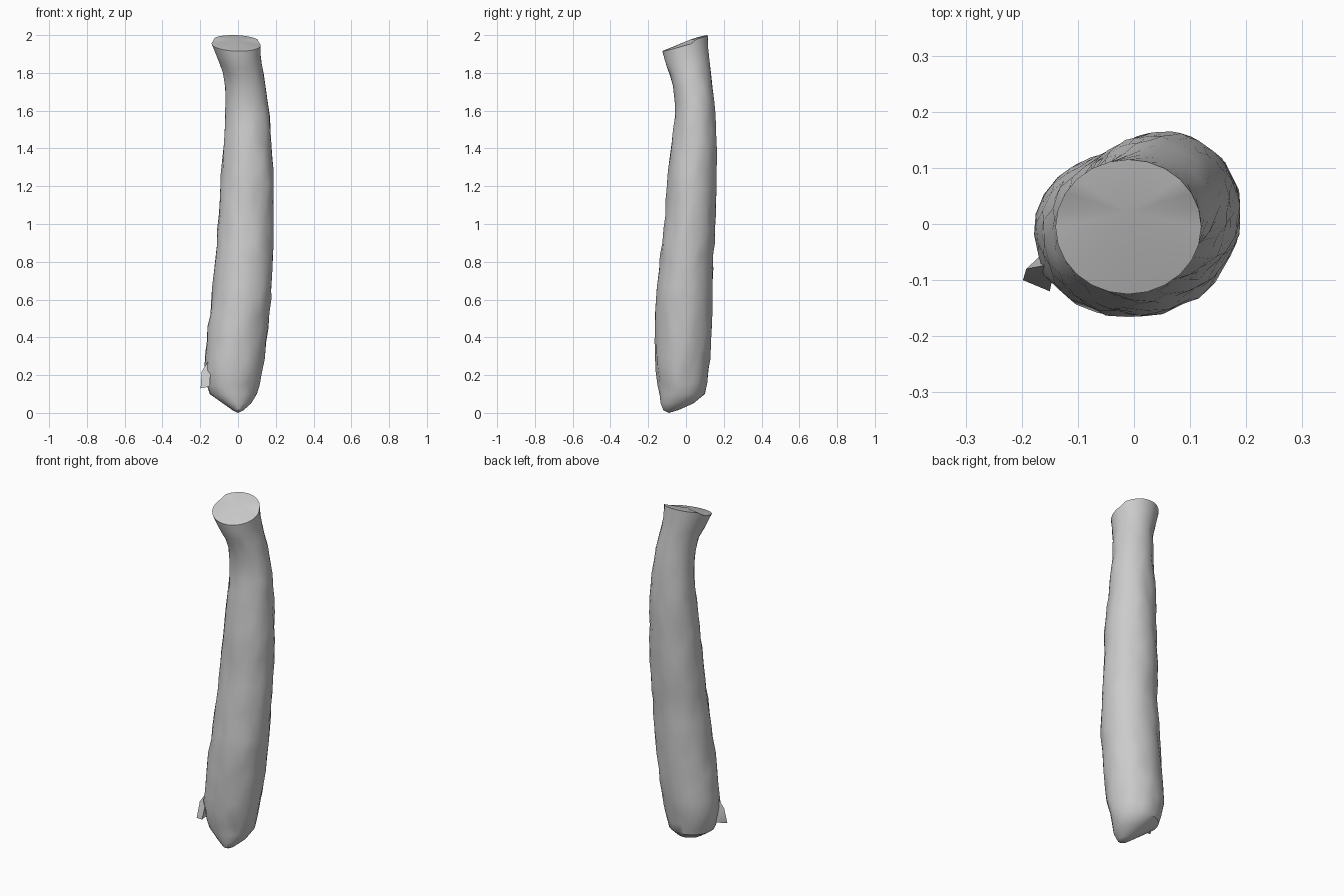
import bpy, bmesh, math, random
from mathutils import Vector

cube = bpy.data.objects.get("Cube")
if cube:
    bpy.data.objects.remove(cube, do_unlink=True)

random.seed(4)
SIDES = 24

skin = bpy.data.materials.new("light grey skin")
skin.use_nodes = True
GREY = (0.6, 0.6, 0.6, 1.0)
skin.diffuse_color = GREY
skin.node_tree.nodes["Principled BSDF"].inputs["Base Color"].default_value = GREY

# Section extents along the curved body: height, x min, x max, y min, y max
SECTIONS = [
    (0.015, -0.03, 0.03, -0.12, -0.04),
    (0.05, -0.08, 0.07, -0.135, 0.04),
    (0.10, -0.15, 0.10, -0.14, 0.10),
    (0.20, -0.18, 0.125, -0.16, 0.12),
    (0.40, -0.165, 0.155, -0.165, 0.135),
    (0.60, -0.14, 0.175, -0.16, 0.14),
    (0.80, -0.12, 0.185, -0.14, 0.145),
    (1.00, -0.105, 0.19, -0.115, 0.155),
    (1.20, -0.095, 0.19, -0.10, 0.16),
    (1.40, -0.08, 0.18, -0.08, 0.165),
    (1.60, -0.065, 0.165, -0.055, 0.155),
    (1.70, -0.065, 0.15, -0.06, 0.145),
    (1.80, -0.08, 0.135, -0.085, 0.13),
    (1.88, -0.11, 0.12, -0.11, 0.12),
    (1.95, -0.14, 0.12, -0.125, 0.115),
]


def section_at(z):
    """Blend the two sections on either side of a height."""
    for a, b in zip(SECTIONS, SECTIONS[1:]):
        if z <= b[0]:
            t = (z - a[0]) / (b[0] - a[0])
            return [p + (q - p) * t for p, q in zip(a[1:], b[1:])]
    return SECTIONS[-1][1:]


def make_object(name, bm):
    bmesh.ops.recalc_face_normals(bm, faces=bm.faces)
    mesh = bpy.data.meshes.new(name)
    bm.to_mesh(mesh)
    bm.free()
    mesh.materials.append(skin)
    obj = bpy.data.objects.new(name, mesh)
    bpy.context.collection.objects.link(obj)
    bpy.ops.object.select_all(action="DESELECT")
    obj.select_set(True)
    bpy.context.view_layer.objects.active = obj
    bpy.ops.object.shade_smooth_by_angle(angle=math.radians(35))
    return obj


# Body: rings with small lumps, a tilted flared top and a blunt tip
bm = bmesh.new()
heights = [s[0] for s in SECTIONS[:3]]
heights += [0.15 + 0.075 * i for i in range(23)] + [1.85, 1.90, 1.95]
rings = []
for z in heights:
    x0, x1, y0, y1 = section_at(z)
    top = max(0, (z - 1.7) / 0.25)
    rough = 0.004 if 0.1 < z < 1.8 else 0
    ring = []
    for k in range(SIDES):
        a = math.tau * (k + 0.5 * (len(rings) % 2)) / SIDES
        c, s = math.cos(a), math.sin(a)
        lump = 1 + random.uniform(-rough, rough) / 0.14
        x = (x0 + x1) / 2 + (x1 - x0) / 2 * c * lump
        y = (y0 + y1) / 2 + (y1 - y0) / 2 * s * lump
        dz = top * (0.035 * s - 0.005 * c)
        if rough:
            dz += random.uniform(-0.012, 0.012)
        ring.append(bm.verts.new((x, y, z + dz)))
    rings.append(ring)

for i, (low, high) in enumerate(zip(rings, rings[1:])):
    for k in range(SIDES):
        n = (k + 1) % SIDES
        if i % 2:
            bm.faces.new((low[k], low[n], high[n]))
            bm.faces.new((low[k], high[n], high[k]))
        else:
            bm.faces.new((low[k], low[n], high[k]))
            bm.faces.new((low[n], high[n], high[k]))

# Shallow domed cut end and closed bottom tip
for ring, centre in ((rings[-1], (-0.01, 0.02, 1.975)), (rings[0], (0, -0.09, 0))):
    hub = bm.verts.new(centre)
    for k in range(SIDES):
        bm.faces.new((ring[k], ring[(k + 1) % SIDES], hub))
for v in rings[-1]:
    if v.co.y > 0.03:
        v.co.z += 0.015
make_object("curved_body", bm)

# Loose flap of skin near the base
bm = bmesh.new()
corners = [(-0.198, -0.10, 0.13), (-0.15, -0.12, 0.14), (-0.16, -0.05, 0.14),
           (-0.192, -0.08, 0.22), (-0.14, -0.07, 0.30)]
for p in corners:
    bm.verts.new(Vector(p))
bmesh.ops.convex_hull(bm, input=bm.verts)
make_object("skin_flap", bm)
